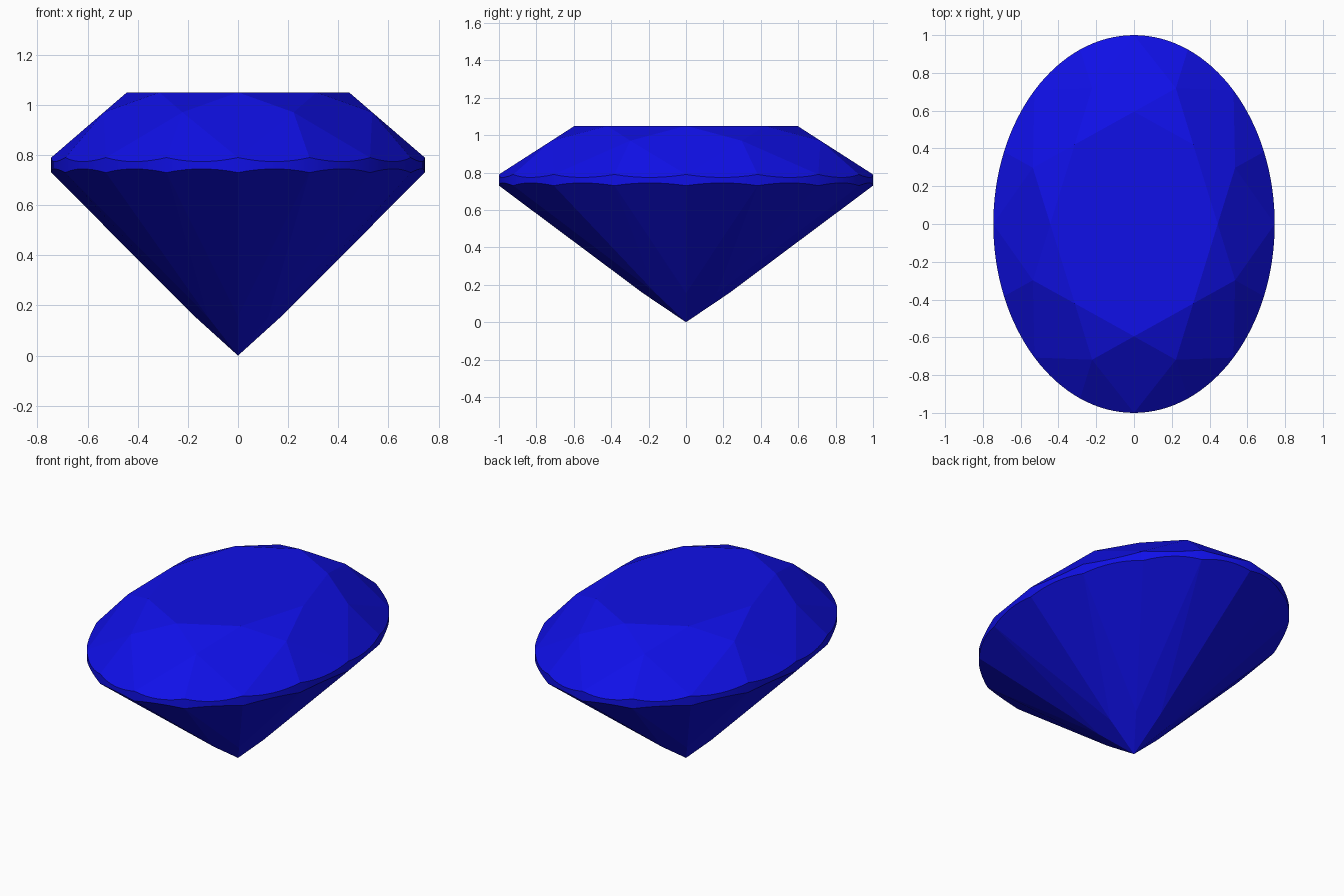
import bpy, bmesh
from math import cos, sin, pi, radians

if "Cube" in bpy.data.objects:
    bpy.data.objects.remove(bpy.data.objects["Cube"])

WIDTH = 0.745                       # oval ratio, x to y
TABLE_R, TABLE_Z = 0.595, 1.05
GIRDLE_TOP, GIRDLE_LOW = 0.79, 0.73
STAR_R, LOW_R = 0.778, 0.23
STEP = pi / 8                       # 16 girdle facets
SEGS = 128

# heights that keep the main crown and pavilion facets planar
star_z = TABLE_Z - (STAR_R * cos(STEP) - TABLE_R) * (TABLE_Z - GIRDLE_TOP) / (1 - TABLE_R)
low_z = GIRDLE_LOW * LOW_R * cos(STEP)
mid = cos(STEP / 2)
crown_slope = (star_z - GIRDLE_TOP) / (mid - STAR_R * mid)
pav_slope = (GIRDLE_LOW - low_z) / (mid - LOW_R * mid)

bm = bmesh.new()


def point(r, a, z):
    bm.verts.new((WIDTH * r * sin(a), r * cos(a), z))


# table, star and lower facet corners, culet
point(0, 0, 0)
for k in range(8):
    a = k * 2 * STEP
    point(TABLE_R, a, TABLE_Z)
    point(STAR_R, a + STEP, star_z)
    point(LOW_R, a, low_z)

# scalloped girdle where the facets meet the oval wall
for i in range(SEGS):
    a = 2 * pi * i / SEGS
    dip = cos(a % STEP - STEP / 2) - mid
    point(1, a, GIRDLE_TOP - crown_slope * dip)
    point(1, a, GIRDLE_LOW + pav_slope * dip)

# the stone is convex, so its hull gives every facet
bmesh.ops.convex_hull(bm, input=bm.verts[:])
bmesh.ops.dissolve_limit(bm, angle_limit=radians(0.4), verts=bm.verts[:], edges=bm.edges[:])
bmesh.ops.recalc_face_normals(bm, faces=bm.faces[:])
bm.normal_update()
for f in bm.faces:
    f.smooth = abs(f.normal.z) < 0.1    # only the girdle wall is rounded

mesh = bpy.data.meshes.new("oval_gemstone")
bm.to_mesh(mesh)
bm.free()
gem = bpy.data.objects.new("oval_gemstone", mesh)
bpy.context.collection.objects.link(gem)

# deep blue
blue = bpy.data.materials.new("deep_blue")
blue.diffuse_color = (0.005, 0.005, 0.8, 1)
blue.use_nodes = True
blue.node_tree.nodes["Principled BSDF"].inputs["Base Color"].default_value = blue.diffuse_color
mesh.materials.append(blue)
